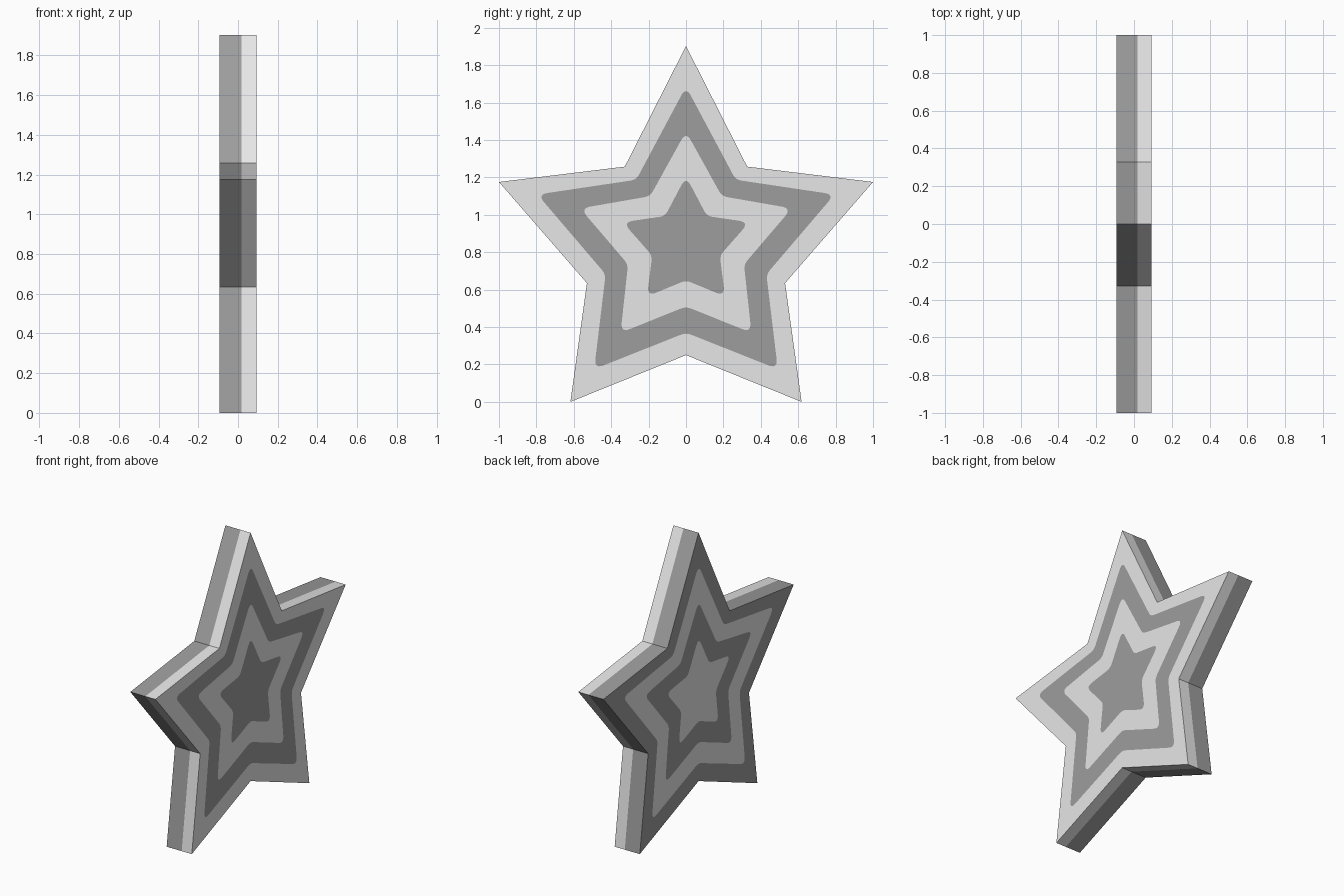
import bpy, bmesh, math
from mathutils import Vector

if "Cube" in bpy.data.objects:
    bpy.data.objects.remove(bpy.data.objects["Cube"])


def material(name, v):
    m = bpy.data.materials.new(name)
    m.diffuse_color = (v, v, v, 1)
    m.use_nodes = True
    m.node_tree.nodes["Principled BSDF"].inputs["Base Color"].default_value = m.diffuse_color
    return m


HALF, SPLIT, STEPS = 0.0925, 0.018, 6
# Nested outlines: tip radius, notch radius, notch centre z, tip rounding, notch rounding
LEVELS = [
    (1.0515, 0.557, 0.807, 0.0, 0.0),
    (0.835, 0.452, 0.822, 0.055, 0.03),
    (0.595, 0.326, 0.836, 0.055, 0.03),
    (0.355, 0.190, 0.840, 0.055, 0.03),
]


def outline(tip_r, notch_r, notch_z, tip_round, notch_round):
    """Star outline in (y, z), each corner rounded by a small curve."""
    corners = []
    for i in range(10):
        a = i * math.pi / 5
        r, cz = (notch_r, notch_z) if i % 2 else (tip_r, 0.8507)
        corners.append(Vector((r * math.sin(a), cz + r * math.cos(a))))
    pts = []
    for i, c in enumerate(corners):
        t = notch_round if i % 2 else tip_round
        a = c + (corners[i - 1] - c).normalized() * t
        b = c + (corners[(i + 1) % 10] - c).normalized() * t
        for k in range(STEPS + 1):
            u = k / STEPS
            pts.append(a * (1 - u) ** 2 + c * 2 * u * (1 - u) + b * u * u)
    return pts


bm = bmesh.new()


def ring(level, x):
    return [bm.verts.new((x, p.x, p.y)) for p in outline(*LEVELS[level])]


def bridge(r1, r2, mat):
    n = len(r1)
    for i in range(n):
        j = (i + 1) % n
        bm.faces.new((r1[i], r1[j], r2[j], r2[i])).material_index = mat


# Two slabs share the middle outline; stripes alternate inward on each face
middle = ring(0, SPLIT)
for x, base in ((HALF, 0), (-HALF, 1)):
    rings = [ring(i, x) for i in range(len(LEVELS))]
    bridge(middle, rings[0], base)
    for i in range(len(rings) - 1):
        bridge(rings[i], rings[i + 1], (base + i) % 2)
    # Centre star: fan from a middle point
    hub = bm.verts.new((x, 0, 0.845))
    last = rings[-1]
    for i in range(len(last)):
        f = bm.faces.new((last[i], last[(i + 1) % len(last)], hub))
        f.material_index = (base + len(rings) - 1) % 2

bmesh.ops.remove_doubles(bm, verts=bm.verts[:], dist=1e-5)
bmesh.ops.recalc_face_normals(bm, faces=bm.faces[:])
mesh = bpy.data.meshes.new("striped_star")
bm.to_mesh(mesh)
bm.free()
mesh.materials.append(material("light grey", 0.8))
mesh.materials.append(material("mid grey", 0.34))
star = bpy.data.objects.new("striped_star", mesh)
bpy.context.collection.objects.link(star)
